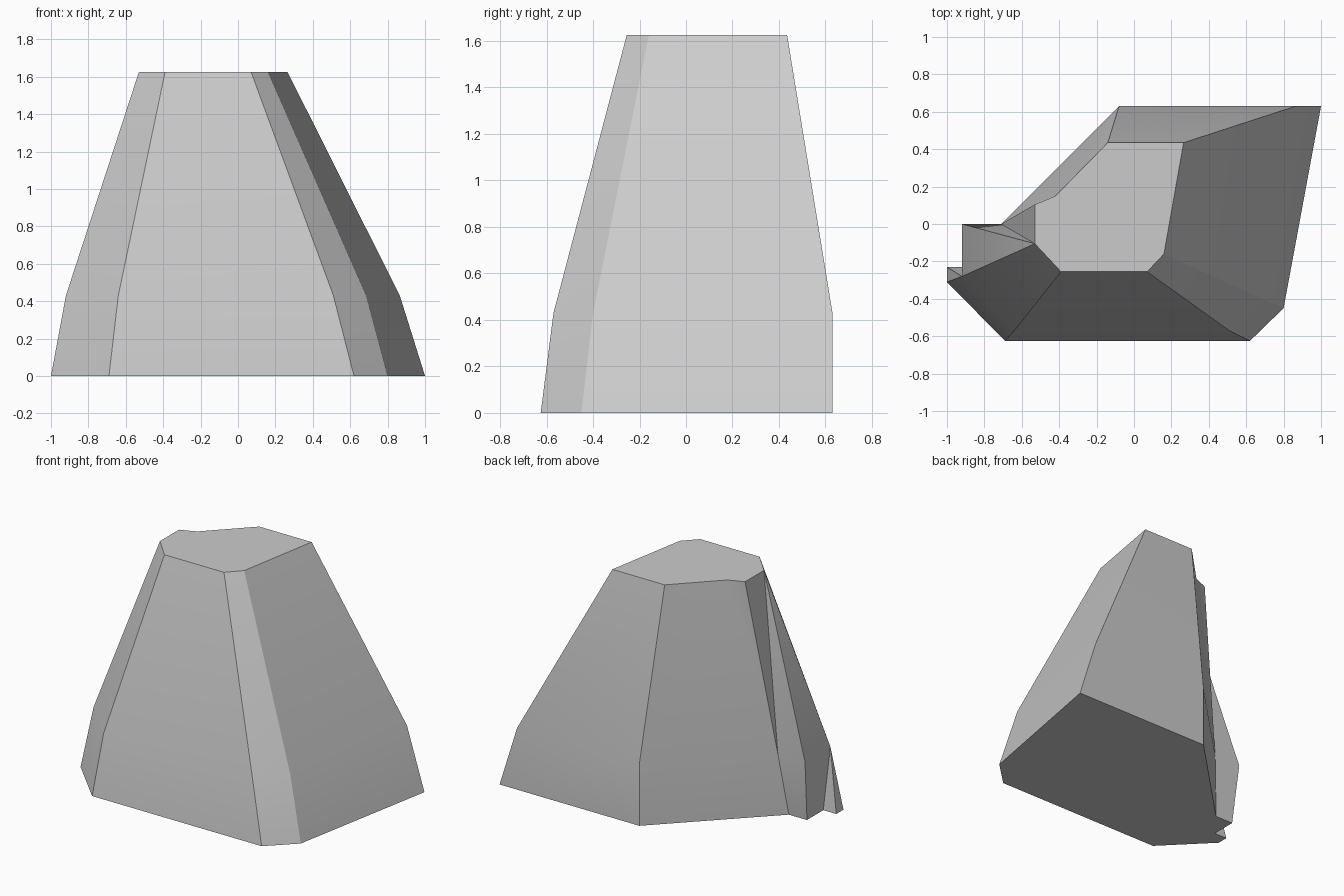
import bpy, bmesh, math

# Remove the default cube only
cube = bpy.data.objects.get("Cube")
if cube:
    bpy.data.objects.remove(cube, do_unlink=True)


def make_material(name, colour):
    mat = bpy.data.materials.new(name)
    mat.use_nodes = True
    mat.diffuse_color = colour
    mat.node_tree.nodes["Principled BSDF"].inputs["Base Color"].default_value = colour
    return mat


# Corner lines of the rock: foot, shoulder and summit position of each
FOOT, SHOULDER, SUMMIT = 0, 0.43, 1.625
cleft_foot, cleft = (-.76, -.05), (-.71, 0)
spur, spur_top = (-.92, -.28), (-.53, -.105)
corners = [
    ((-.69, -.625), (-.64, -.57), (-.39, -.255)),      # front
    ((.62, -.625), (.51, -.57), (.07, -.255)),
    ((.8, -.45), (.685, -.4), (.16, -.16)),            # left side
    ((1, .63), (.865, .63), (.265, .435)),             # back
    ((-.08, .63), (-.08, .63), (-.14, .435)),
    (cleft_foot, cleft, (-.42, .15)),                  # cleft on the right side
    (cleft_foot, cleft, (-.49, .12)),
    (cleft_foot, cleft, (-.53, .105)),
    (cleft_foot, cleft, spur_top),
    ((-.9, -.05), (-.92, 0), spur_top),
    ((-.9, -.23), spur, spur_top),                     # small notch at the foot
    ((-1, -.23), spur, spur_top),
    ((-1, -.31), spur, spur_top),
]

bm = bmesh.new()
verts = {}


def vert(point, height):
    # Corners that meet share one vertex
    key = (*point, height)
    if key not in verts:
        verts[key] = bm.verts.new(key)
    return verts[key]


def add_face(points):
    loop = list(dict.fromkeys(points))
    if len(loop) > 2:
        bm.faces.new(loop)


# Lower and upper bands of the flanks
heights = (FOOT, SHOULDER, SUMMIT)
rings = [[vert(c[level], z) for c in corners] for level, z in enumerate(heights)]
for low, high in zip(rings, rings[1:]):
    for i in range(len(corners)):
        j = (i + 1) % len(corners)
        add_face([low[i], low[j], high[j], high[i]])

# Flat summit and underside
add_face(rings[-1])
add_face(reversed(rings[0]))
bmesh.ops.recalc_face_normals(bm, faces=bm.faces)

mesh = bpy.data.meshes.new("rock")
bm.to_mesh(mesh)
bm.free()
mesh.materials.append(make_material("stone grey", (0.6, 0.6, 0.6, 1)))
rock = bpy.data.objects.new("rock", mesh)
bpy.context.collection.objects.link(rock)

# Soft shoulder, crisp corners
bpy.ops.object.select_all(action='DESELECT')
rock.select_set(True)
bpy.context.view_layer.objects.active = rock
bpy.ops.object.shade_smooth_by_angle(angle=math.radians(30))
